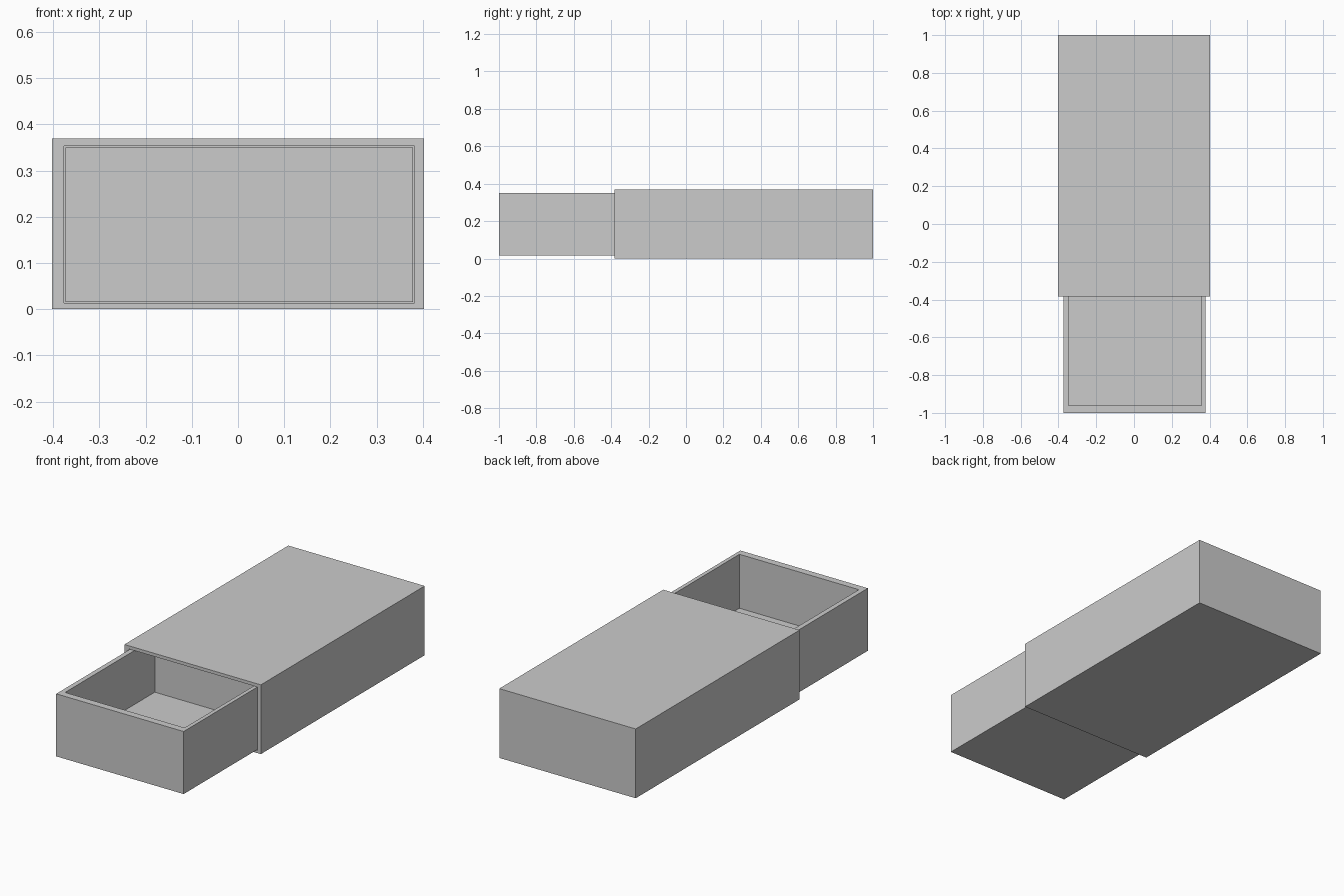
import bpy, bmesh
from mathutils import Vector

if "Cube" in bpy.data.objects:
    bpy.data.objects.remove(bpy.data.objects["Cube"])


def open_box(name, lo, hi, inner_lo, inner_hi, axis, positive):
    """Box with a recess cut into the face pointing along one axis."""
    lo, hi = Vector(lo), Vector(hi)
    bm = bmesh.new()
    bmesh.ops.create_cube(bm, size=1)
    for v in bm.verts:
        v.co = Vector([lo[i] + (v.co[i] + 0.5) * (hi[i] - lo[i]) for i in range(3)])
    sign = 1 if positive else -1
    bm.normal_update()
    face = next(f for f in bm.faces if f.normal[axis] * sign > 0.9)
    mid = (lo + hi) / 2

    def place(f, depth):
        for v in f.verts:
            for i in range(3):
                if i != axis:
                    v.co[i] = inner_lo[i] if v.co[i] < mid[i] else inner_hi[i]
            v.co[axis] = depth

    # rim around the opening
    rim = hi[axis] if positive else lo[axis]
    bmesh.ops.inset_region(bm, faces=[face], thickness=0.01)
    place(face, rim)
    # recess walls and floor
    floor = bmesh.ops.extrude_discrete_faces(bm, faces=[face])["faces"][0]
    place(floor, inner_lo[axis] if positive else inner_hi[axis])
    bmesh.ops.recalc_face_normals(bm, faces=bm.faces[:])
    mesh = bpy.data.meshes.new(name)
    bm.to_mesh(mesh)
    bm.free()
    obj = bpy.data.objects.new(name, mesh)
    bpy.context.collection.objects.link(obj)
    return obj


# outer sleeve, open at the front and closed at the back
open_box("sleeve", (-0.403, -0.383, 0), (0.403, 1, 0.37),
         (-0.377, -0.383, 0.013), (0.382, 0.97, 0.353), 1, False)

# sliding tray, open at the top
open_box("tray", (-0.374, -1, 0.016), (0.379, -0.165, 0.35),
         (-0.348, -0.962, 0.062), (0.358, -0.205, 0.35), 2, True)
